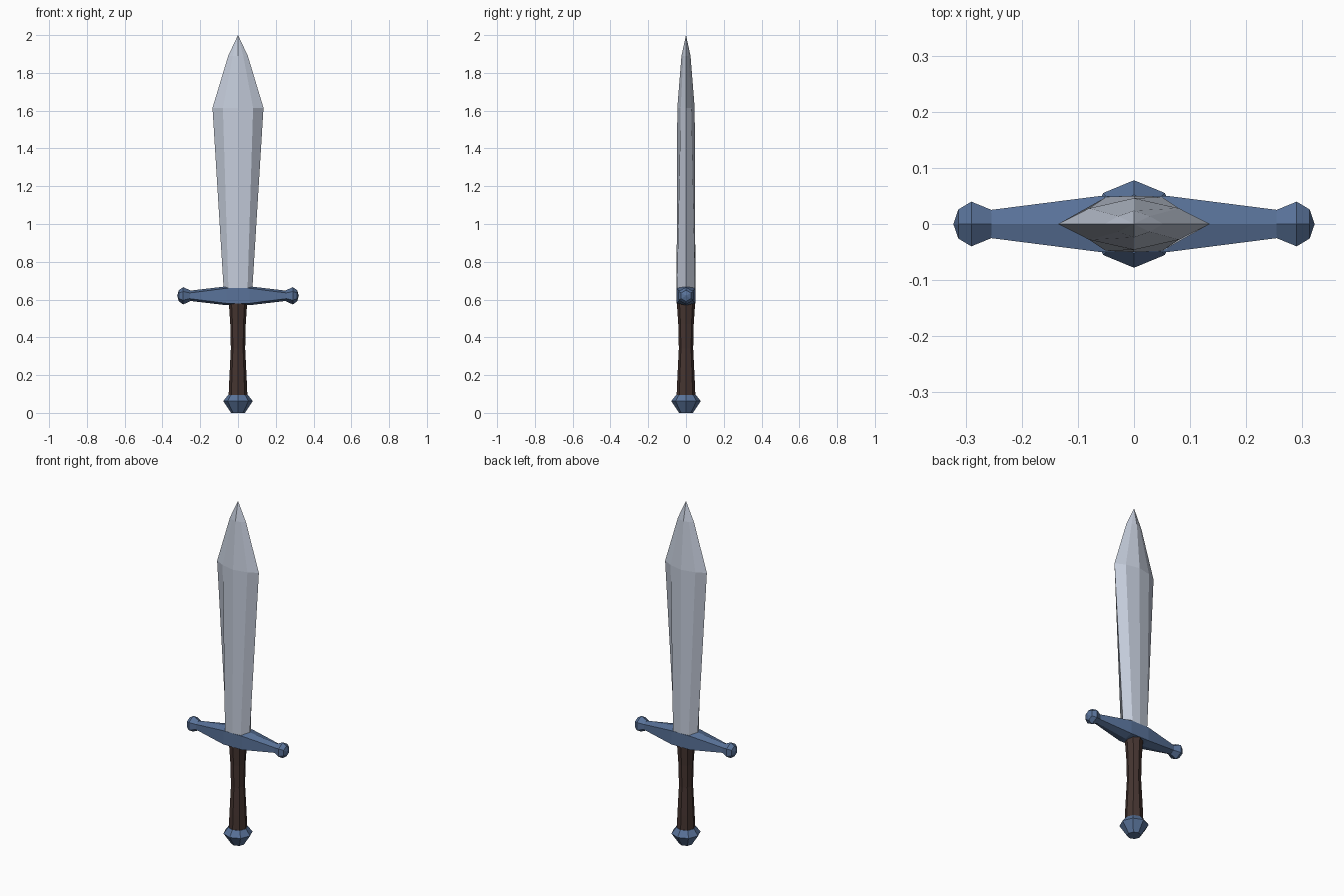
import bpy, bmesh
from math import sin, cos, pi

if "Cube" in bpy.data.objects:
    bpy.data.objects.remove(bpy.data.objects["Cube"])


def material(name, rgb):
    m = bpy.data.materials.new(name)
    m.diffuse_color = (*rgb, 1)
    m.use_nodes = True
    m.node_tree.nodes["Principled BSDF"].inputs["Base Color"].default_value = m.diffuse_color
    return m


def loft(name, rings, mat):
    """Skin a list of closed rings (equal point counts) and cap both ends."""
    bm = bmesh.new()
    loops = [[bm.verts.new(p) for p in ring] for ring in rings]
    n = len(loops[0])
    for a, b in zip(loops, loops[1:]):
        for i in range(n):
            j = (i + 1) % n
            bm.faces.new((a[i], a[j], b[j], b[i]))
    bm.faces.new(loops[0][::-1])
    bm.faces.new(loops[-1])
    bmesh.ops.remove_doubles(bm, verts=bm.verts, dist=0.0005)
    bmesh.ops.recalc_face_normals(bm, faces=bm.faces)
    mesh = bpy.data.meshes.new(name)
    bm.to_mesh(mesh)
    bm.free()
    obj = bpy.data.objects.new(name, mesh)
    bpy.context.collection.objects.link(obj)
    mesh.materials.append(mat)
    return obj


def round_z(profile, n=8):
    return [[(r * cos(2 * pi * i / n), r * sin(2 * pi * i / n), z)
             for i in range(n)] for r, z in profile]


steel = material("steel", (0.55, 0.60, 0.70))
blue = material("blue_metal", (0.10, 0.17, 0.32))
leather = material("dark_leather", (0.06, 0.035, 0.03))

# Blade: edge half-width, shoulder x, shoulder y, ridge y, height
blade = []
for w, a, t, m, z in [(0.075, 0.05, 0.048, 0.050, 0.64),
                      (0.135, 0.08, 0.028, 0.046, 1.615),
                      (0.052, 0.028, 0.014, 0.024, 1.89),
                      (0.0004, 0.0002, 0.0001, 0.0002, 2.0)]:
    blade.append([(w, 0, z), (a, t, z), (0, m, z), (-a, t, z),
                  (-w, 0, z), (-a, -t, z), (0, -m, z), (a, -t, z)])
loft("blade", blade, steel)

# Crossguard: six-sided bar, thickest at the centre
ZC = 0.62
guard = []
for x, h, d, s in [(-0.256, 0.027, 0.025, 0.015), (-0.06, 0.050, 0.050, 0.040),
                   (0.06, 0.050, 0.050, 0.040), (0.256, 0.027, 0.025, 0.015)]:
    guard.append([(x, 0, ZC + h), (x, d, ZC + s), (x, d, ZC - s),
                  (x, 0, ZC - h), (x, -d, ZC - s), (x, -d, ZC + s)])
loft("crossguard", guard, blue)

# Hexagonal knobs on the guard ends
for side, label in ((-1, "left"), (1, "right")):
    rings = [[(side * x, r * sin(pi * i / 3), ZC + r * cos(pi * i / 3)) for i in range(6)]
             for x, r in [(0.254, 0.029), (0.290, 0.046), (0.313, 0.030), (0.322, 0.0001)]]
    loft("guard_knob_" + label, rings, blue)

# Waisted grip
loft("grip", round_z([(0.050, 0.085), (0.046, 0.18), (0.038, 0.34),
                      (0.041, 0.47), (0.049, 0.59)]), leather)

# Pommel
loft("pommel", round_z([(0.037, 0.0), (0.078, 0.062), (0.052, 0.096)]), blue)
